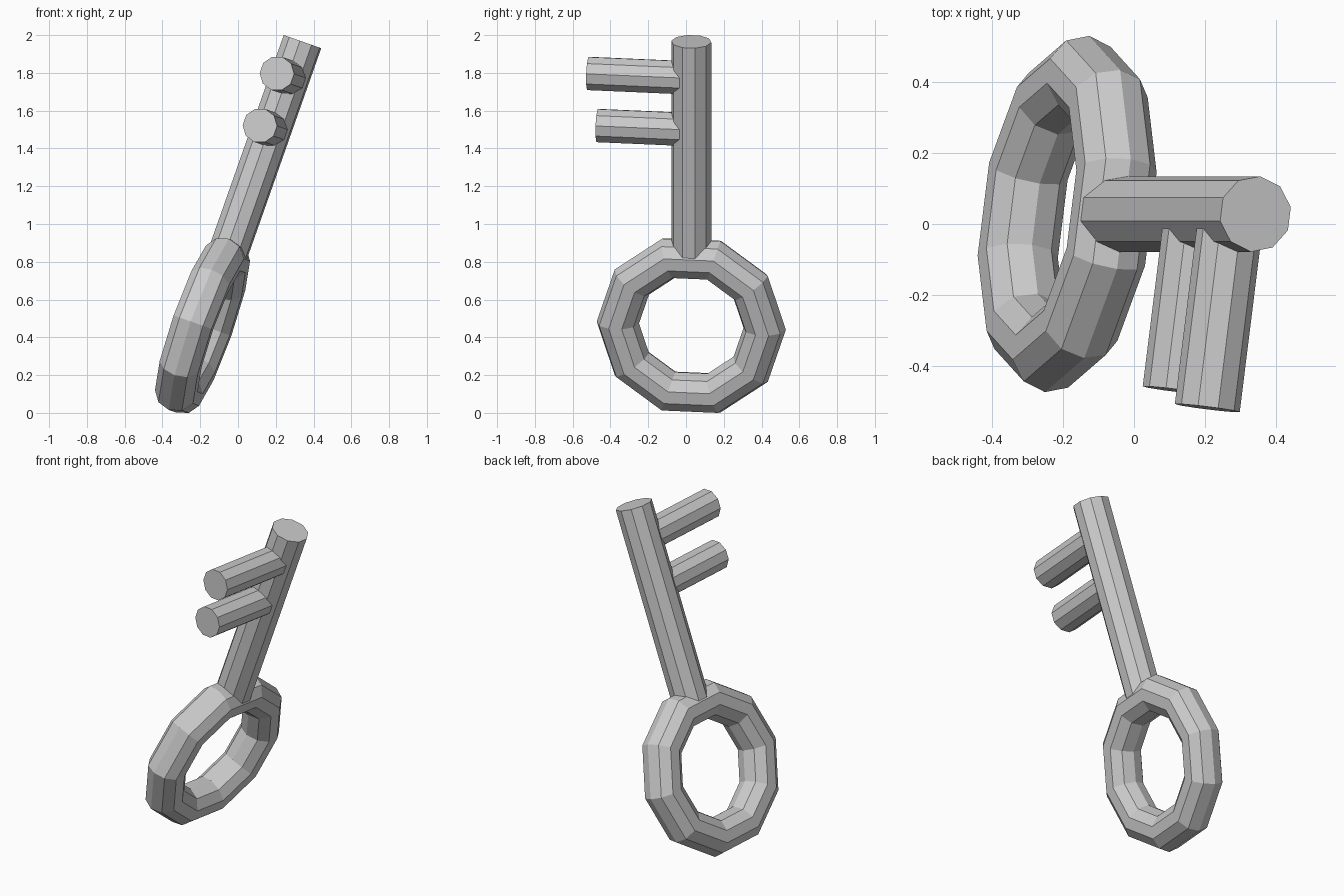
import bpy
from math import radians
from mathutils import Matrix, Vector

if "Cube" in bpy.data.objects:
    bpy.data.objects.remove(bpy.data.objects["Cube"])

SIDES = 10
# Key is laid out upright (shaft on z, ring in the yz plane), then leaned and turned
POSE = (Matrix.Translation((-0.188, 0.028, 0.462))
        @ Matrix.Rotation(radians(19.4), 4, 'Y')
        @ Matrix.Rotation(radians(-7.5), 4, 'Z'))


def place(name, local):
    obj = bpy.context.object
    obj.name = name
    obj.data.transform(POSE @ local)
    return obj


def rod(name, start, end, radius, turn=Matrix()):
    start, end = Vector(start), Vector(end)
    bpy.ops.mesh.primitive_cylinder_add(vertices=SIDES, radius=radius,
                                        depth=(end - start).length)
    return place(name, Matrix.Translation((start + end) / 2) @ turn)


# Ring handle
bpy.ops.mesh.primitive_torus_add(major_segments=SIDES, minor_segments=SIDES,
                                 major_radius=0.392, minor_radius=0.113)
ring = place("ring_handle", Matrix.Rotation(radians(90), 4, 'Y')
             @ Matrix.Rotation(radians(90), 4, 'Z'))
ring.data.polygons.foreach_set("use_smooth", [False] * len(ring.data.polygons))

# Shaft, its lower end buried in the ring
rod("shaft", (0, 0, 0.37), (0, 0, 1.594), 0.107)

# Two teeth on the front side
for name, height, length in (("upper_tooth", 1.39, 0.55), ("lower_tooth", 1.10, 0.50)):
    rod(name, (0, 0, height), (0, -length, height), 0.092,
        Matrix.Rotation(radians(90), 4, 'X'))
